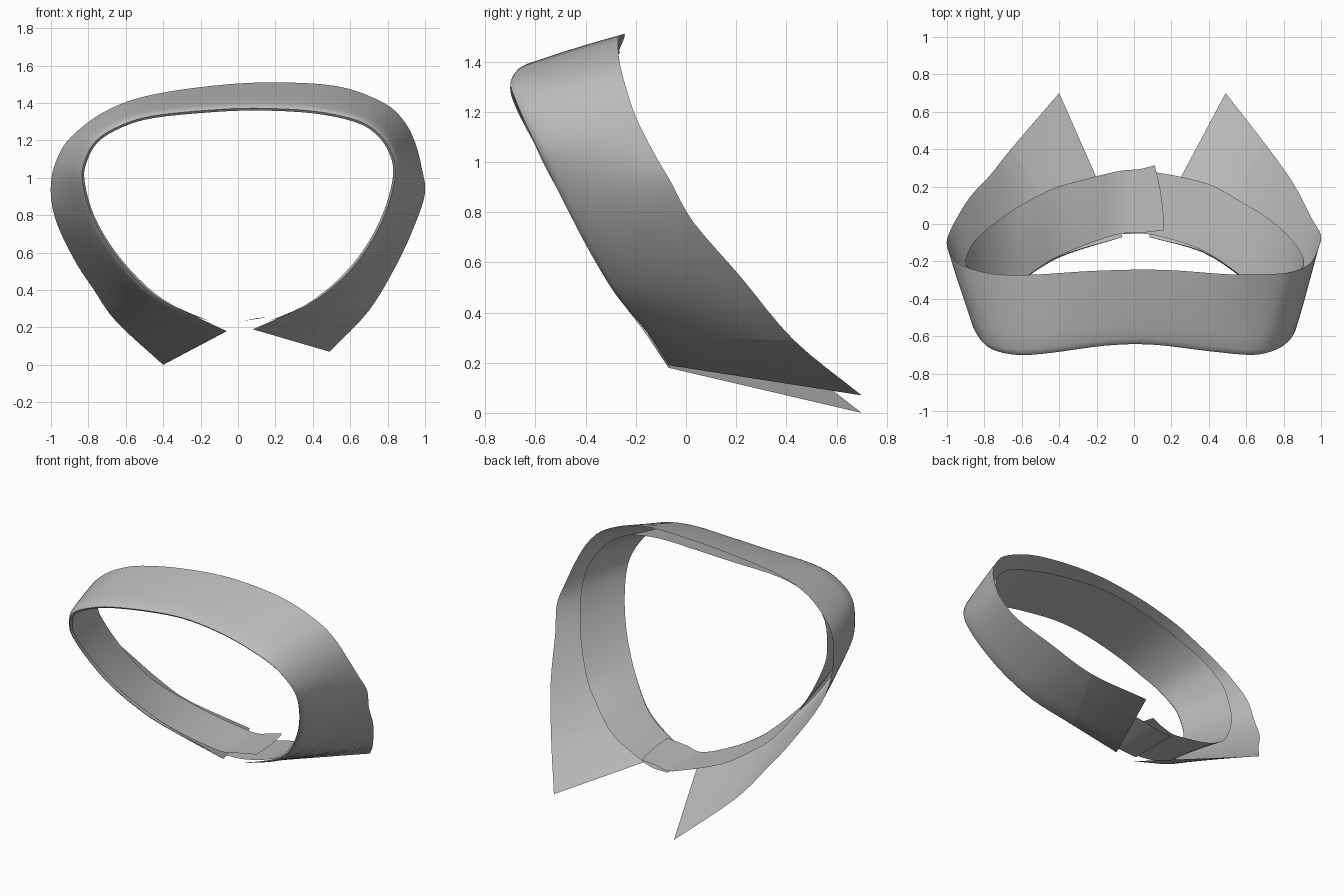
import bpy
import bmesh
import math
from mathutils import Vector

STEPS = 4  # samples between neighbouring stations

cube = bpy.data.objects.get("Cube")
if cube:
    bpy.data.objects.remove(cube, do_unlink=True)

fabric = bpy.data.materials.new("grey fabric")
fabric.use_nodes = True
grey = (0.5, 0.5, 0.5, 1)
fabric.diffuse_color = grey
fabric.node_tree.nodes["Principled BSDF"].inputs["Base Color"].default_value = grey

# Fold line of the collar, from the left point around the neck to the right point
fold = [(.08, -.07, .19), (.36, -.15, .32), (.56, -.28, .48), (.7, -.39, .66),
        (.79, -.49, .85), (.83, -.58, 1.03), (.8, -.64, 1.15), (.73, -.68, 1.24),
        (.62, -.7, 1.3), (.4, -.68, 1.345), (.1, -.645, 1.36), (-.15, -.65, 1.35),
        (-.45, -.69, 1.32), (-.62, -.7, 1.27), (-.75, -.67, 1.19), (-.81, -.61, 1.08),
        (-.82, -.56, .98), (-.77, -.46, .8), (-.66, -.36, .61), (-.5, -.24, .43),
        (-.35, -.16, .32), (-.06, -.07, .18)]

# Free outer edge of the turned-down leaf, station by station
edge = [(.49, .7, .07), (.7, .43, .29), (.85, .22, .54), (.95, .03, .76),
        (1, -.06, .92), (.985, -.13, 1.04), (.95, -.2, 1.18), (.89, -.24, 1.3),
        (.78, -.265, 1.4), (.53, -.27, 1.49), (.15, -.245, 1.51), (-.2, -.25, 1.485),
        (-.52, -.27, 1.43), (-.72, -.27, 1.35), (-.87, -.24, 1.24), (-.95, -.2, 1.14),
        (-1, -.12, .98), (-.98, -.03, .79), (-.88, .14, .57), (-.77, .26, .4),
        (-.65, .41, .23), (-.4, .7, 0)]

# The stand follows the fold, then overlaps itself at the throat
stand_line = ([(-.06, -.065, .2), (.1, -.07, .215)] + fold[1:-1]
              + [(-.1, -.07, .22), (.03, -.06, .235), (.16, -.045, .255)])


def smooth_path(points):
    """Catmull-Rom samples through the points."""
    pts = [Vector(p) for p in points]
    pts = [pts[0] * 2 - pts[1]] + pts + [pts[-1] * 2 - pts[-2]]
    out = []
    for a, b, c, d in zip(pts, pts[1:], pts[2:], pts[3:]):
        for k in range(STEPS):
            t = k / STEPS
            out.append(b + (c - a) * t / 2 + (a * 2 - b * 5 + c * 4 - d) * t * t / 2
                       + (b * 3 - a - c * 3 + d) * t ** 3 / 2)
    return out + [pts[-2]]


def outward(path):
    """Unit vectors pointing away from the neck opening."""
    result = []
    for i in range(len(path)):
        d = path[min(i + 1, len(path) - 1)] - path[max(i - 1, 0)]
        result.append(Vector((d.z, 0, -d.x)).normalized())
    return result


def loft(name, sections):
    """Skin a sheet through equal-length sections."""
    bm = bmesh.new()
    rows = [[bm.verts.new(p) for p in s] for s in sections]
    for r, s in zip(rows, rows[1:]):
        for j in range(len(r) - 1):
            bm.faces.new((r[j], s[j], s[j + 1], r[j + 1]))
    mesh = bpy.data.meshes.new(name)
    bm.to_mesh(mesh)
    bm.free()
    mesh.materials.append(fabric)
    obj = bpy.data.objects.new(name, mesh)
    bpy.context.collection.objects.link(obj)
    bpy.ops.object.select_all(action="DESELECT")
    obj.select_set(True)
    bpy.context.view_layer.objects.active = obj
    bpy.ops.object.shade_smooth_by_angle(angle=math.radians(50))
    return obj


# Leaf: rounded roll at the fold, then a nearly straight fall to the free edge
fold_path, edge_path = smooth_path(fold), smooth_path(edge)
last = len(fold_path) - 1
leaf_sections = []
for i, (f, e, n) in enumerate(zip(fold_path, edge_path, outward(fold_path))):
    roll = .03 * min(1, i / (STEPS * 2), (last - i) / (STEPS * 2))
    section = [f + Vector((0, roll * .4, 0)), f + n * roll * .4,
               f + n * roll * .8 + Vector((0, roll * .3, 0))]
    start = f + n * roll * 1.2 + Vector((0, roll, 0))
    for k in range(6):
        t = k / 5
        section.append(start.lerp(e, t) + n * roll * .5 * t * (1 - t))
    leaf_sections.append(section)

loft("left_collar_point", leaf_sections[:STEPS + 1])
loft("collar_leaf", leaf_sections[STEPS:last - STEPS + 1])
loft("right_collar_point", leaf_sections[last - STEPS:])

# Stand: band from the fold down to the neckline, flaring slightly outward
stand_path = smooth_path(stand_line)
stand_sections = []
for i, (p, n) in enumerate(zip(stand_path, outward(stand_path))):
    flare = .08 * min(1, max(0, (p.z - .24) / .3))
    depth = .345 + .035 * min(1, max(0, (p.z - .2) / .15))
    slant = -.05 * max(0, (i - len(stand_path) + STEPS + 1) / STEPS)
    section = []
    for k in range(6):
        t = k / 5
        section.append(p + n * flare * t + Vector((slant * t * t, .012 + (depth - .012) * t, 0)))
    stand_sections.append(section[::-1])
loft("collar_stand", stand_sections)
